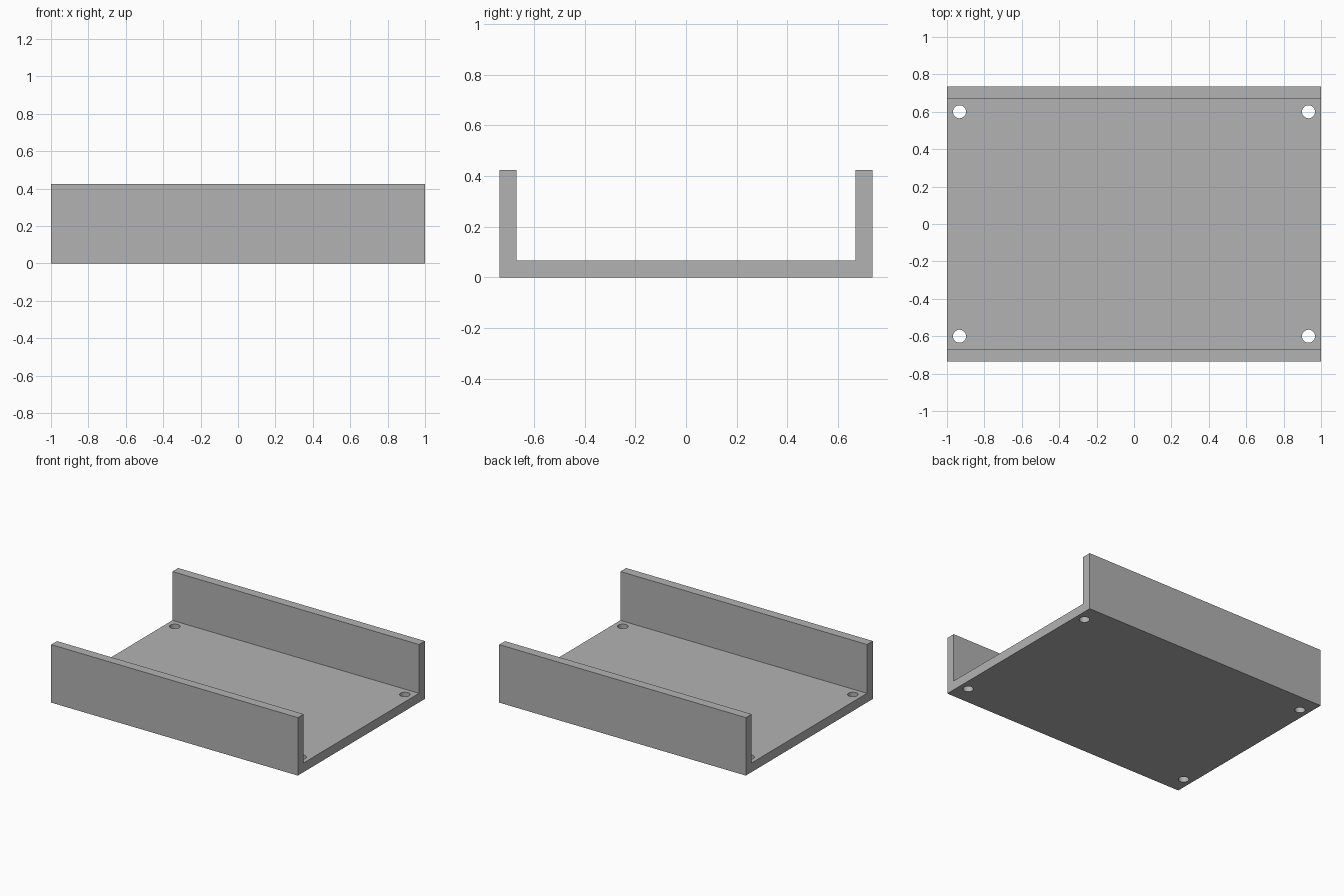
import bpy
import bmesh
from mathutils import Matrix

cube = bpy.data.objects.get("Cube")
if cube:
    bpy.data.objects.remove(cube, do_unlink=True)

HALF_X, HALF_Y, HEIGHT, WALL = 1.0, 0.735, 0.425, 0.067
HOLE_X, HOLE_Y, HOLE_R = 0.933, 0.6, 0.035

# Plain grey material
grey = bpy.data.materials.new("plain grey")
grey.use_nodes = True
colour = (0.448, 0.448, 0.448, 1)
grey.diffuse_color = colour
grey.node_tree.nodes["Principled BSDF"].inputs["Base Color"].default_value = colour


def make_object(name, bm):
    bmesh.ops.recalc_face_normals(bm, faces=bm.faces)
    mesh = bpy.data.meshes.new(name)
    bm.to_mesh(mesh)
    bm.free()
    mesh.materials.append(grey)
    obj = bpy.data.objects.new(name, mesh)
    bpy.context.collection.objects.link(obj)
    return obj


# U-shaped channel: half profile mirrored across y, extruded along x
half = [(HALF_Y, 0), (HALF_Y, HEIGHT), (HALF_Y - WALL, HEIGHT), (HALF_Y - WALL, WALL)]
profile = half + [(-y, z) for y, z in reversed(half)]
bm = bmesh.new()
end = bm.faces.new([bm.verts.new((-HALF_X, y, z)) for y, z in profile])
side = bmesh.ops.extrude_face_region(bm, geom=[end])
moved = [v for v in side["geom"] if isinstance(v, bmesh.types.BMVert)]
bmesh.ops.translate(bm, verts=moved, vec=(2 * HALF_X, 0, 0))
if not end.is_valid or len(end.link_loops if hasattr(end, "link_loops") else end.loops) == 0:
    bmesh.ops.holes_fill(bm, edges=bm.edges)
channel = make_object("channel_tray", bm)

# Round cutters for the four corner screw holes
bm = bmesh.new()
for sx in (-1, 1):
    for sy in (-1, 1):
        bmesh.ops.create_cone(bm, cap_ends=True, segments=32, radius1=HOLE_R,
                              radius2=HOLE_R, depth=4 * WALL,
                              matrix=Matrix.Translation((sx * HOLE_X, sy * HOLE_Y, 0)))
cutter = make_object("screw_hole_cutter", bm)
cutter.hide_render = True
cutter.hide_viewport = True

holes = channel.modifiers.new("screw holes", 'BOOLEAN')
holes.operation = 'DIFFERENCE'
holes.solver = 'EXACT'
holes.object = cutter

# Apply the cut, remove the cutter and smooth only the hole walls
bpy.context.view_layer.objects.active = channel
channel.select_set(True)
bpy.ops.object.modifier_apply(modifier=holes.name)
bpy.data.objects.remove(cutter, do_unlink=True)
bpy.ops.object.shade_smooth_by_angle()
